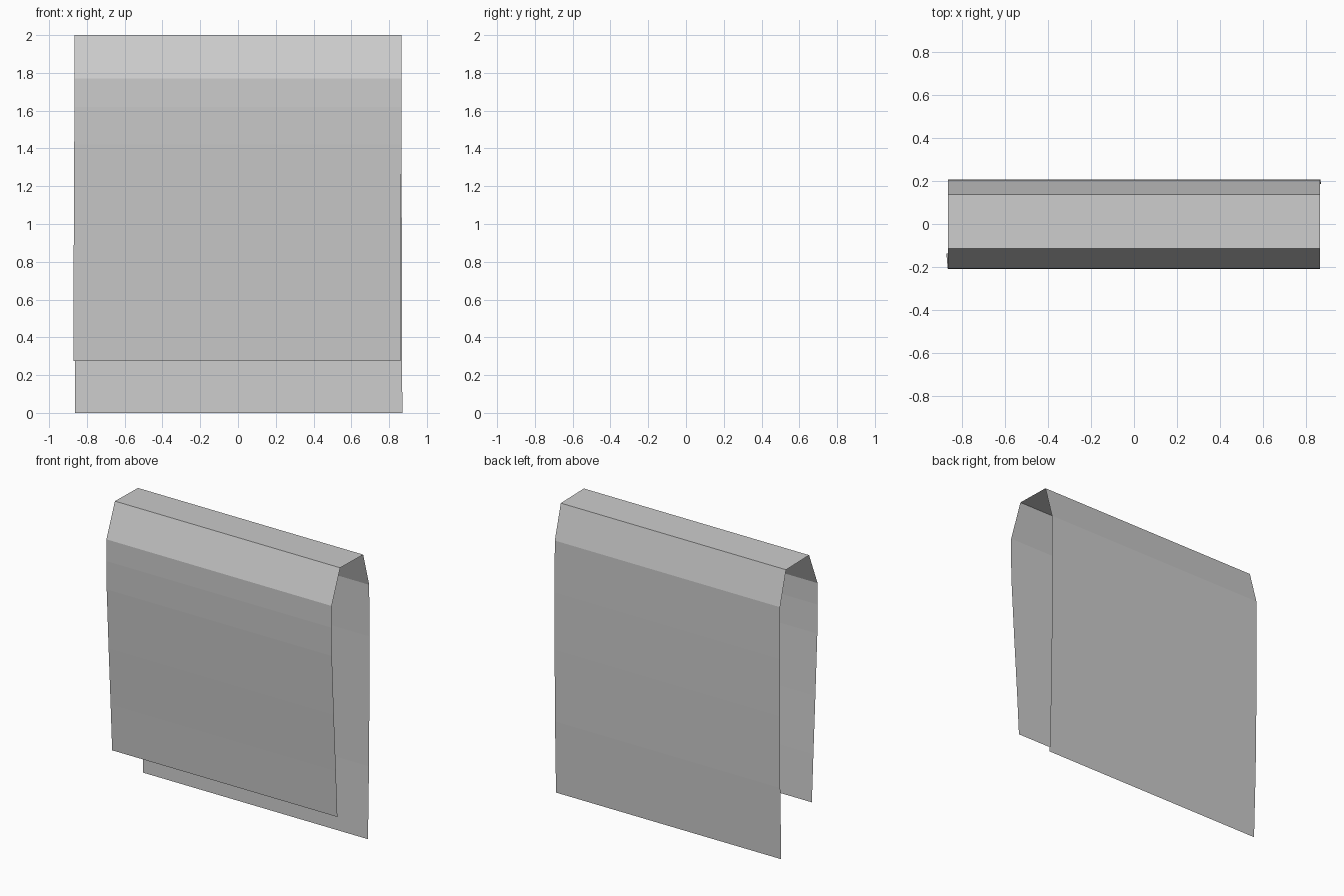
import bpy, bmesh

if "Cube" in bpy.data.objects:
    bpy.data.objects.remove(bpy.data.objects["Cube"])

# Side profile of the draped sheet, front hem to back hem: (y, z, sideways drift)
PROFILE = [
    (-0.137, 0.275, -0.006), (-0.155, 0.60, -0.005), (-0.180, 1.00, -0.003),
    (-0.204, 1.42, -0.001), (-0.210, 1.62, 0), (-0.208, 1.77, 0),
    (-0.115, 2.00, 0), (0.138, 1.995, 0), (0.204, 1.76, 0),
    (0.207, 1.40, 0), (0.205, 1.00, 0.001), (0.199, 0.50, 0.002),
    (0.185, 0.00, 0.004),
]
HALF_WIDTH = 0.866
COLUMNS = 4

# Single-layer sheet, open at both sides and at the bottom
bm = bmesh.new()
rows = []
for y, z, drift in PROFILE:
    rows.append([bm.verts.new((HALF_WIDTH * (2 * i / COLUMNS - 1) + drift, y, z))
                 for i in range(COLUMNS + 1)])
for low, high in zip(rows, rows[1:]):
    for i in range(COLUMNS):
        bm.faces.new((low[i], low[i + 1], high[i + 1], high[i]))

mesh = bpy.data.meshes.new("draped_sheet")
bm.to_mesh(mesh)
bm.free()
sheet = bpy.data.objects.new("draped_sheet", mesh)
bpy.context.collection.objects.link(sheet)
